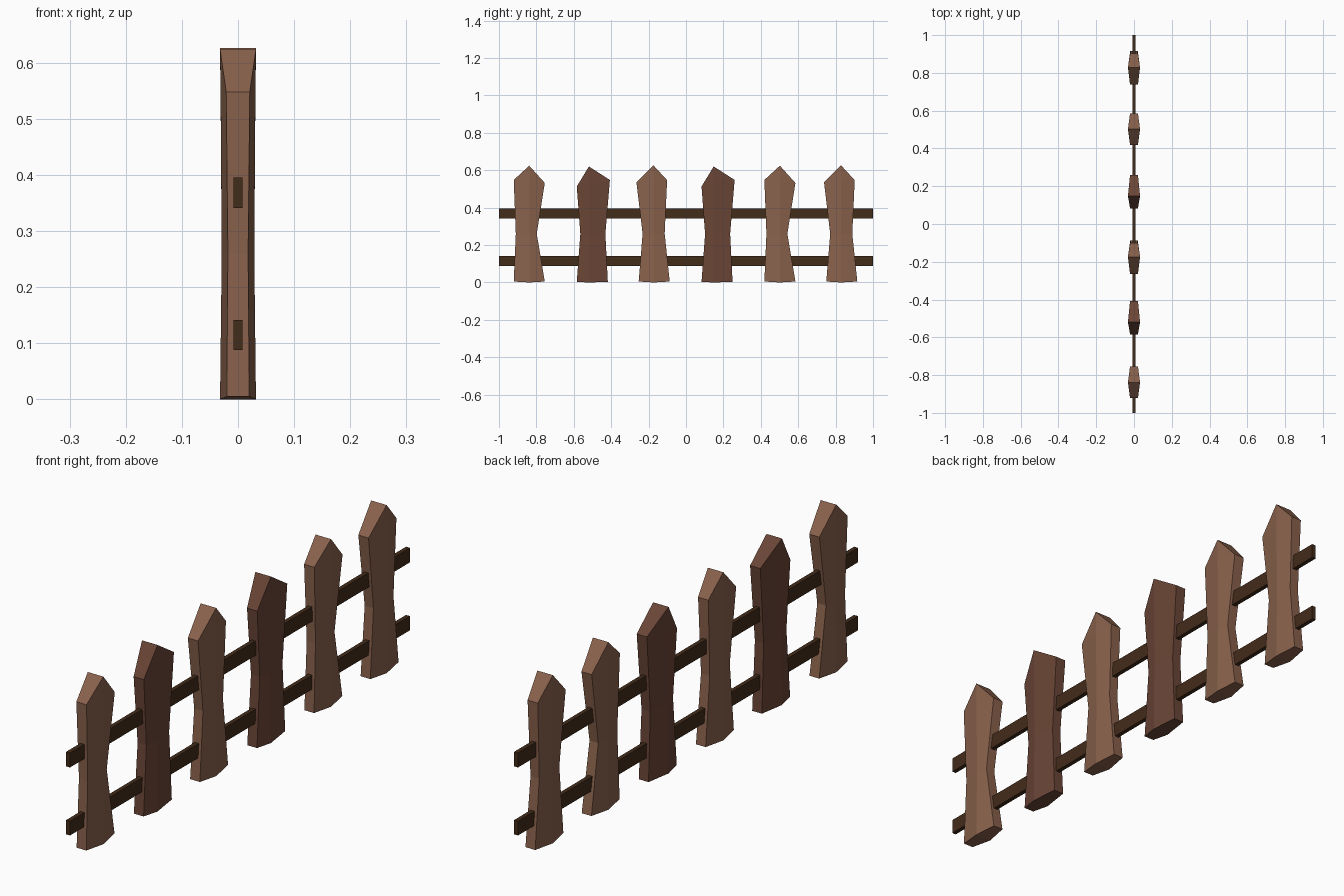
import bpy, bmesh

if "Cube" in bpy.data.objects:
    bpy.data.objects.remove(bpy.data.objects["Cube"])


def material(name, rgb):
    m = bpy.data.materials.new(name)
    m.diffuse_color = (*rgb, 1)
    m.use_nodes = True
    m.node_tree.nodes["Principled BSDF"].inputs["Base Color"].default_value = m.diffuse_color
    return m


LIGHT = material("light_wood", (0.25, 0.12, 0.072))
RED = material("red_wood", (0.145, 0.06, 0.037))
DARK = material("dark_wood", (0.055, 0.025, 0.01))


def finish(bm, name, mat):
    bmesh.ops.recalc_face_normals(bm, faces=bm.faces)
    me = bpy.data.meshes.new(name)
    bm.to_mesh(me)
    bm.free()
    me.materials.append(mat)
    ob = bpy.data.objects.new(name, me)
    bpy.context.collection.objects.link(ob)
    return ob


def picket(name, y0, rows, peak, mat):
    """Six-sided plank: rows of (left y, left z, right y, right z, edge x, middle x)."""
    bm = bmesh.new()
    rings = []
    for i, (ly, lz, ry, rz, ex, mx) in enumerate(rows):
        mz = 0 if i == 0 else (lz + rz) / 2
        half = [(ly, lz, ex), (peak[0], mz, mx), (ry, rz, ex)]
        pts = [(-x, y0 + y, z) for y, z, x in half]
        pts += [(x, y0 + y, z) for y, z, x in reversed(half)]
        rings.append([bm.verts.new(p) for p in pts])
    for a, b in zip(rings, rings[1:]):
        for i in range(6):
            j = (i + 1) % 6
            bm.faces.new((a[i], a[j], b[j], b[i]))
    # underside, split along the middle
    a = rings[0]
    bm.faces.new((a[0], a[1], a[4], a[5]))
    bm.faces.new((a[1], a[2], a[3], a[4]))
    # pointed top with a ridge running through the thickness
    t = rings[-1]
    p, q = [bm.verts.new((s * 0.032, y0 + peak[0], peak[1])) for s in (-1, 1)]
    for f in ((t[0], t[1], p), (t[1], t[2], p), (t[3], t[4], q), (t[4], t[5], q),
              (t[0], p, q, t[5]), (t[2], t[3], q, p)):
        bm.faces.new(f)
    return finish(bm, name, mat)


def rail(name, z0, z1):
    bm = bmesh.new()
    bmesh.ops.create_cube(bm, size=1)
    for v in bm.verts:
        v.co = (v.co.x * 0.016, v.co.y * 2, (z0 + z1) / 2 + v.co.z * (z1 - z0))
    return finish(bm, name, DARK)


# three plank shapes, measured around their own centre
BASE = (0.02, 0.032)
WAIST = (0.018, 0.029)
SHOULDER = (0.021, 0.031)
SHAPES = {
    "right_notch": ([(-0.083, 0.005, 0.083, 0.005, *BASE), (-0.072, 0.26, 0.04, 0.26, *WAIST),
                     (-0.083, 0.548, 0.083, 0.532, *SHOULDER)], (0.0, 0.624), LIGHT),
    "lopsided": ([(-0.083, 0.003, 0.083, 0.003, *BASE), (-0.064, 0.26, 0.07, 0.26, *WAIST),
                  (-0.083, 0.513, 0.094, 0.548, *SHOULDER)], (-0.018, 0.62), RED),
    "even": ([(-0.083, 0.005, 0.083, 0.005, *BASE), (-0.062, 0.26, 0.056, 0.26, *WAIST),
              (-0.095, 0.535, 0.069, 0.547, *SHOULDER)], (-0.004, 0.626), LIGHT),
}

# pickets along the fence
LAYOUT = [(-0.838, "right_notch"), (-0.501, "lopsided"), (-0.17, "even"),
          (0.166, "lopsided"), (0.502, "right_notch"), (0.833, "even")]
for n, (y, shape) in enumerate(LAYOUT, 1):
    rows, peak, mat = SHAPES[shape]
    picket(f"picket_{n}", y, rows, peak, mat)

# horizontal rails
rail("lower_rail", 0.088, 0.141)
rail("upper_rail", 0.341, 0.395)
